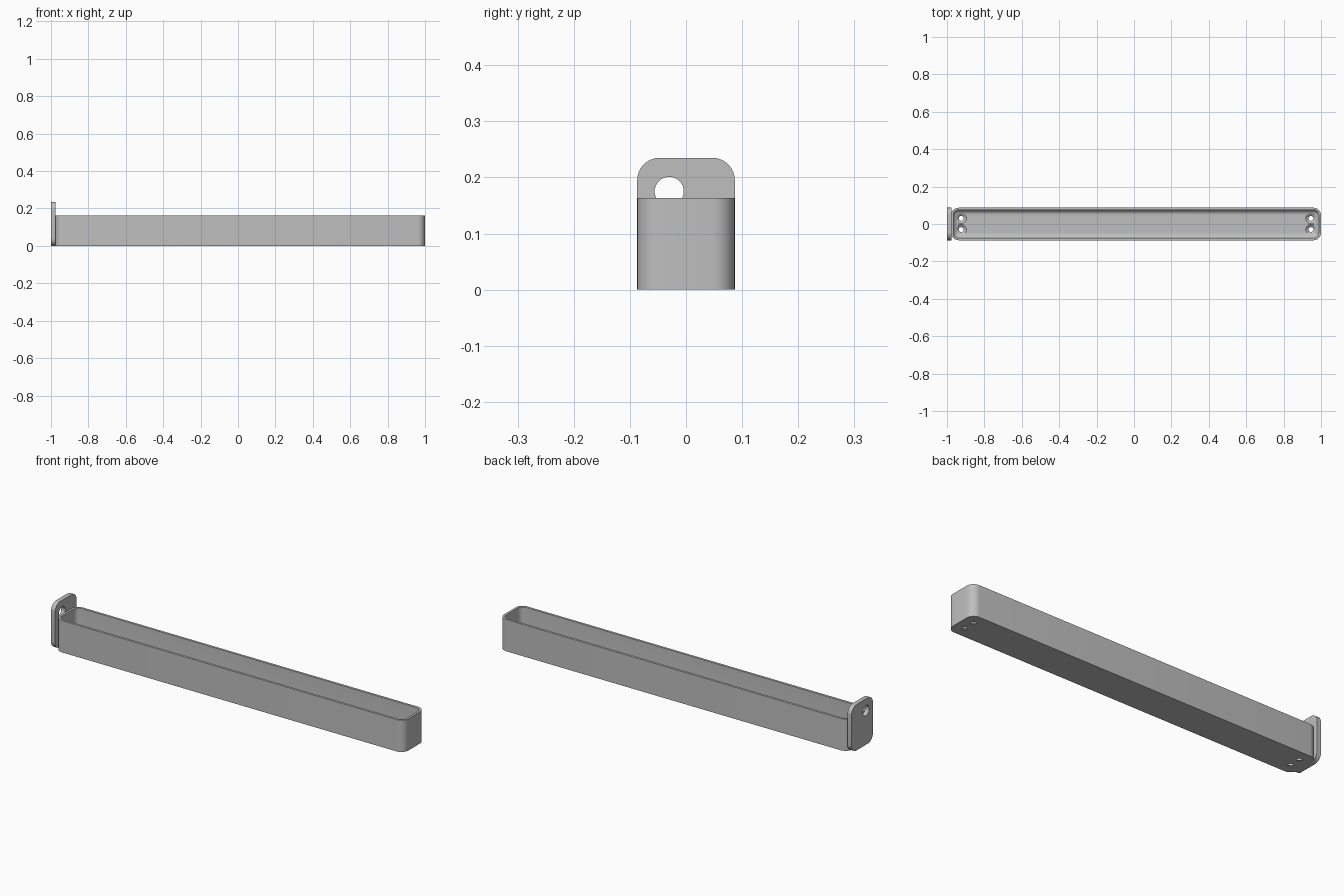
import bpy, bmesh, math
from mathutils import Matrix

if "Cube" in bpy.data.objects:
    bpy.data.objects.remove(bpy.data.objects["Cube"], do_unlink=True)

grey = bpy.data.materials.new("plain grey")
grey.use_nodes = True
COLOUR = (0.52, 0.52, 0.52, 1)
grey.diffuse_color = COLOUR
grey.node_tree.nodes["Principled BSDF"].inputs["Base Color"].default_value = COLOUR


def rounded_rect(hx, hy, r, n=8):
    """Outline of a rounded rectangle centred on the origin."""
    pts = []
    for k, (sx, sy) in enumerate([(1, 1), (-1, 1), (-1, -1), (1, -1)]):
        for i in range(n + 1):
            a = math.pi / 2 * (k + i / n)
            pts.append((sx * (hx - r) + r * math.cos(a), sy * (hy - r) + r * math.sin(a)))
    return pts


def circle(r, n=32):
    return [(r * math.cos(2 * math.pi * i / n), r * math.sin(2 * math.pi * i / n)) for i in range(n)]


def loft(bm, rings, matrix):
    """Skin a stack of (outline, height) rings and cap both ends."""
    loops = [[bm.verts.new(matrix @ Matrix.Translation((x, y, z)).translation) for x, y in pts]
             for pts, z in rings]
    n = len(loops[0])
    for a, b in zip(loops, loops[1:]):
        for i in range(n):
            j = (i + 1) % n
            bm.faces.new((a[i], a[j], b[j], b[i]))
    bm.faces.new(loops[0][::-1])
    bm.faces.new(loops[-1])


def make(name, parts):
    bm = bmesh.new()
    for rings, matrix in parts:
        loft(bm, rings, matrix)
    bmesh.ops.recalc_face_normals(bm, faces=bm.faces)
    mesh = bpy.data.meshes.new(name)
    bm.to_mesh(mesh)
    bm.free()
    mesh.materials.append(grey)
    obj = bpy.data.objects.new(name, mesh)
    bpy.context.collection.objects.link(obj)
    return obj


def cut_and_smooth(obj, cutter):
    cutter.hide_render = True
    mod = obj.modifiers.new("holes", 'BOOLEAN')
    mod.object, mod.operation, mod.solver = cutter, 'DIFFERENCE', 'EXACT'
    bpy.ops.object.select_all(action='DESELECT')
    obj.select_set(True)
    bpy.context.view_layer.objects.active = obj
    bpy.ops.object.modifier_apply(modifier=mod.name)
    bpy.data.objects.remove(cutter, do_unlink=True)
    bpy.ops.object.shade_smooth_by_angle(angle=math.radians(30))


# Trough: outer wall, rim, inner wall, filleted floor
LEFT, RIGHT, HALF_Y, TOP = -0.978, 1.0, 0.087, 0.163
CORNER, WALL, FLOOR, FILLET = 0.04, 0.012, 0.015, 0.026
mid, half_x = (LEFT + RIGHT) / 2, (RIGHT - LEFT) / 2


def inset_ring(d, z):
    return rounded_rect(half_x - d, HALF_Y - d, CORNER - d), z


rings = [inset_ring(0, 0), inset_ring(0, TOP), inset_ring(WALL, TOP)]
for i in range(9):
    a = math.pi / 2 * i / 8
    rings.append(inset_ring(WALL + FILLET * (1 - math.cos(a)),
                            FLOOR + FILLET * (1 - math.sin(a))))
trough = make("trough", [(rings, Matrix.Translation((mid, 0, 0)))])

# Countersunk screw holes near both ends of the floor
screw = [(circle(0.013), -0.02), (circle(0.013), 0.004),
         (circle(0.028), FLOOR), (circle(0.028), 0.05)]
screws = [(screw, Matrix.Translation((mid + sx * 0.935, sy * 0.03, 0)))
          for sx in (-1, 1) for sy in (-1, 1)]
cut_and_smooth(trough, make("screw_cutter", screws))

# Upright end plate with an off-centre hanging hole
HEIGHT = 0.235
to_x = Matrix(((0, 0, 1, 0), (1, 0, 0, 0), (0, 1, 0, 0), (0, 0, 0, 1)))
outline = rounded_rect(HALF_Y, HEIGHT / 2, CORNER)
plate = make("end_plate", [([(outline, -1.0), (outline, -0.977)],
                            Matrix.Translation((0, 0, HEIGHT / 2)) @ to_x)])
hole = [(circle(0.026), -1.05), (circle(0.026), -0.95)]
cut_and_smooth(plate, make("hole_cutter", [(hole, Matrix.Translation((0, -0.03, 0.175)) @ to_x)]))
